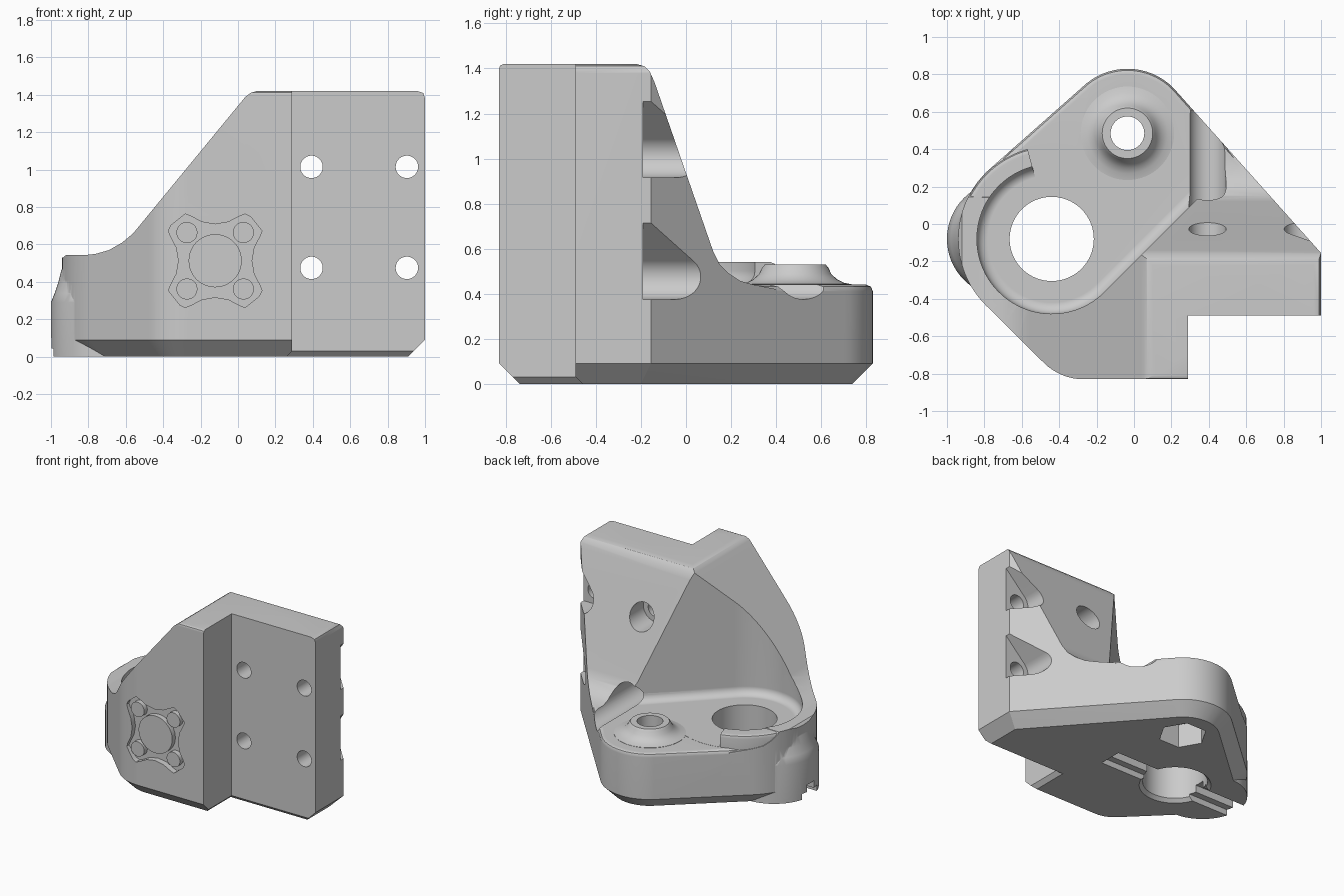
import bpy
import bmesh
from math import sin, cos, radians, pi

if "Cube" in bpy.data.objects:
    bpy.data.objects.remove(bpy.data.objects["Cube"], do_unlink=True)

grey = bpy.data.materials.new("light grey")
grey.use_nodes = True
grey.diffuse_color = (0.6, 0.6, 0.6, 1)
grey.node_tree.nodes["Principled BSDF"].inputs["Base Color"].default_value = (0.6, 0.6, 0.6, 1)

BORE = (-0.44, -0.08)      # large hole
BOSS = (-0.035, 0.485)     # small raised hole
TOP = 1.42


def arc(c, r, a0=0, a1=360, n=64):
    """Points on an arc; a full circle does not repeat its first point."""
    steps = n if a1 - a0 == 360 else n - 1
    angles = [radians(a0 + (a1 - a0) * i / steps) for i in range(n)]
    return [(c[0] + r * cos(a), c[1] + r * sin(a)) for a in angles]


def make(name, bm):
    bmesh.ops.recalc_face_normals(bm, faces=bm.faces)
    me = bpy.data.meshes.new(name)
    bm.to_mesh(me)
    bm.free()
    me.materials.append(grey)
    ob = bpy.data.objects.new(name, me)
    bpy.context.collection.objects.link(ob)
    return ob


def loft(name, layers):
    """Skin a stack of equal-length outlines and cap both ends."""
    bm = bmesh.new()
    rows = [[bm.verts.new(p) for p in layer] for layer in layers]
    n = len(rows[0])
    for a, b in zip(rows, rows[1:]):
        for i in range(n):
            j = (i + 1) % n
            bm.faces.new((a[i], a[j], b[j], b[i]))
    bm.faces.new(rows[0])
    bm.faces.new(rows[-1])
    return make(name, bm)


def lathe(name, c, profile, n=64):
    return loft(name, [[(x, y, z) for x, y in arc(c, r, n=n)] for r, z in profile])


def prism_x(name, pts, x0, x1):
    return loft(name, [[(x, y, z) for y, z in pts] for x in (x0, x1)])


def prism_y(name, pts, y0, y1):
    return loft(name, [[(x, y, z) for x, z in pts] for y in (y0, y1)])


def box(name, lo, hi):
    pts = [(lo[0], lo[1]), (hi[0], lo[1]), (hi[0], hi[1]), (lo[0], hi[1])]
    return loft(name, [[(x, y, z) for x, y in pts] for z in (lo[2], hi[2])])


def combine(ob, tool, op):
    mod = ob.modifiers.new(op.lower(), "BOOLEAN")
    mod.operation, mod.solver, mod.object = op, "EXACT", tool
    bpy.context.view_layer.objects.active = ob
    bpy.ops.object.modifier_apply(modifier=mod.name)
    bpy.data.objects.remove(tool, do_unlink=True)


def footprint_hull(name, levels):
    """Convex body around the bore, boss, rounded corner and plate end."""
    bm = bmesh.new()
    for inset, z in levels:
        outline = (arc(BORE, 0.5 - inset, n=96) + arc(BOSS, 0.345 - inset)
                   + arc((-0.27, -0.53), 0.3 - inset)
                   + [(1 - inset, -0.155 - inset / 2), (1 - inset, -0.83 + inset)])
        for x, y in outline:
            bm.verts.new((x, y, z))
    res = bmesh.ops.convex_hull(bm, input=bm.verts)
    loose = {v for v in res["geom_interior"] if isinstance(v, bmesh.types.BMVert)}
    loose |= {v for v in bm.verts if not v.link_faces}
    bmesh.ops.delete(bm, geom=list(loose), context="VERTS")
    bmesh.ops.dissolve_limit(bm, angle_limit=0.002, verts=bm.verts, edges=bm.edges)
    return make(name, bm)


# Tower trimmed by a side slope and a back slope, each with a foot fillet
body = footprint_hull("bracket", [(0, 0.2), (0, TOP)])
side_slope = [(-1.1, 0.1), (1, 0.1), (1, 1.38), (0.99, 1.41), (0.96, TOP), (0.1, TOP),
              (0.07, 1.412), (0.04, 1.39), (-0.56, 0.66), (-0.62, 0.61), (-0.69, 0.57),
              (-0.76, 0.55), (-0.82, 0.543), (-0.92, 0.543), (-0.935, 0.53), (-1.1, 0.5)]
back_slope = [(-0.83, 0.1), (0.5, 0.1), (0.4, 0.42), (0.3, 0.44), (0.24, 0.457), (0.19, 0.49),
              (0.15, 0.53), (0.12, 0.59), (-0.14, 1.34), (-0.16, 1.385), (-0.185, 1.41),
              (-0.22, TOP), (-0.81, TOP), (-0.825, 1.413), (-0.83, 1.4)]
combine(body, prism_y("side_trim", side_slope, -1, 1), "INTERSECT")
combine(body, prism_x("back_trim", back_slope, -1.2, 1.2), "INTERSECT")

# Low base with chamfered foot and softened top edge
base = footprint_hull("base", [(0.09, 0), (0, 0.09), (0, 0.41), (0.009, 0.431), (0.03, 0.44)])
combine(body, base, "UNION")

# Rim around the bore and the bulge on the left
combine(body, lathe("rim", BORE, [(0.497, 0.2), (0.497, 0.515), (0.49, 0.533), (0.47, 0.541)], 96), "UNION")
bulge = [(0.31, 0), (0.31, 0.29), (0.29, 0.34), (0.27, 0.4), (0.255, 0.46), (0.235, 0.5)]
combine(body, lathe("bulge", (-0.69, -0.08), bulge), "UNION")


# Rounded pocket, open towards the back, with a filleted floor
def pocket_outline(r):
    pts = arc(BORE, r, 105, 315, 56)
    (fx, fy), (lx, ly) = pts[0], pts[-1]
    a = radians(105)
    return pts + [(lx + 1.2, ly + 1.2), (fx + 0.9 * cos(a), fy + 0.9 * sin(a))]


levels = [(0.34 + 0.06 * sin(t * pi / 10), 0.501 - 0.06 * cos(t * pi / 10)) for t in range(6)]
levels.append((0.4, 2))
combine(body, loft("pocket", [[(x, y, z) for x, y in pocket_outline(r)] for r, z in levels]),
        "DIFFERENCE")

# Small boss
flare = [(0.25, 0.42), (0.25, 0.442), (0.215, 0.449), (0.185, 0.464), (0.16, 0.488),
         (0.147, 0.515), (0.135, 0.53)]
combine(body, lathe("boss", BOSS, flare), "UNION")

# Corner notch in front of the plate, flared at the foot
notch = [[(0.29 - d, -1, z), (1.2, -1, z), (1.2, -0.49 + d, z), (0.29 - d, -0.49 + d, z)]
         for d, z in ((0.04, -0.01), (0, 0.03), (0, 2))]
combine(body, loft("notch", notch), "DIFFERENCE")

# Vertical bores, nut recess and the keyed groove underneath
combine(body, lathe("bore", BORE, [(0.27, -0.02), (0.225, 0.025), (0.225, 2)], 96), "DIFFERENCE")
combine(body, lathe("boss_hole", BOSS, [(0.09, -0.1), (0.09, 1)]), "DIFFERENCE")
combine(body, lathe("nut_recess", BOSS, [(0.17, -0.1), (0.17, 0.18)], 6), "DIFFERENCE")
for half, depth in ((0.09, 0.045), (0.04, 0.1)):
    combine(body, box("groove", (-1.1, BORE[1] - half, -0.1), (0.15, BORE[1] + half, depth)),
            "DIFFERENCE")

# Plate screw holes with head pockets; the outer ones open through the edge
for x in (0.393, 0.903):
    for z in (0.475, 1.015):
        combine(body, prism_y("screw_hole", arc((x, z), 0.06, n=40), -1, 1), "DIFFERENCE")
        if x < 0.5:
            head = arc((x, z), 0.1, n=48)
        else:
            head = arc((x, z), 0.1, 135, 270, 24)
            sx, sz = head[0]
            head += [(1.05, z - 0.1), (1.05, sz + 1.05 - sx)]
        combine(body, prism_y("head_pocket", head, -0.19, 1), "DIFFERENCE")

# Four-lobed front recess with raised round studs
CX, CZ = -0.122, 0.513
edge = [(0.19, 0.235), (0.16, 0.25), (0.13, 0.238), (0.07, 0.207), (0, 0.195),
        (-0.07, 0.207), (-0.13, 0.238), (-0.16, 0.25)]
lobes = []
for k in range(4):
    c, s = round(cos(k * pi / 2)), round(sin(k * pi / 2))
    lobes += [(CX + c * u - s * v, CZ + s * u + c * v) for u, v in edge]
combine(body, prism_y("front_recess", lobes, -1, -0.785), "DIFFERENCE")
studs = [(0, 0, 0.142)] + [(i * 0.151, j * 0.151, 0.056) for i in (-1, 1) for j in (-1, 1)]
for u, v, r in studs:
    combine(body, prism_y("stud", arc((CX + u, CZ + v), r, n=48), -0.823, -0.75), "UNION")

# Smooth curved areas, crisp edges
bpy.ops.object.select_all(action="DESELECT")
body.select_set(True)
bpy.context.view_layer.objects.active = body
bpy.ops.object.shade_smooth_by_angle(angle=radians(28))
weighted = body.modifiers.new("weighted_normals", "WEIGHTED_NORMAL")
weighted.keep_sharp = True
